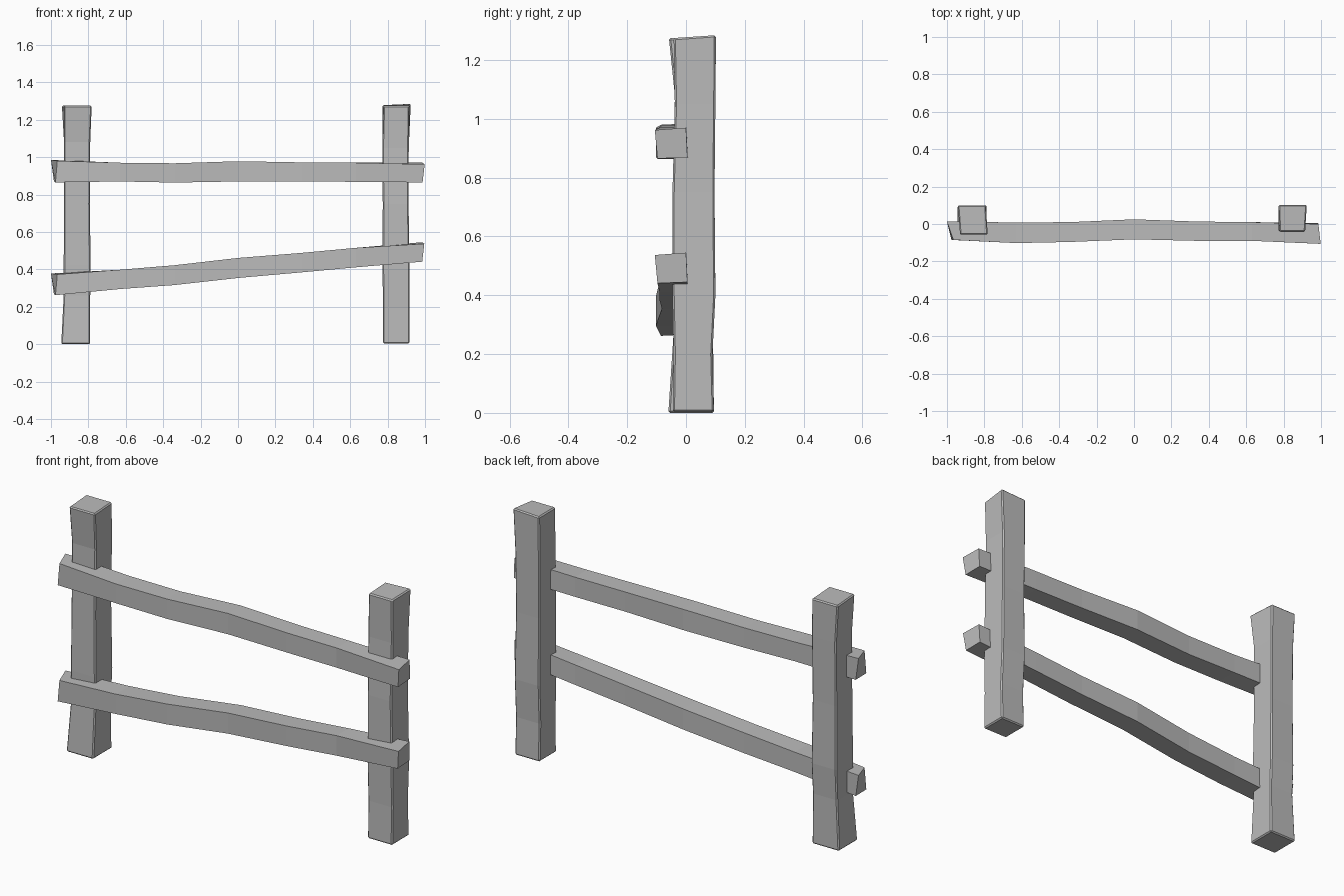
import bpy
import bmesh
from mathutils import Vector

cube = bpy.data.objects.get("Cube")
if cube:
    bpy.data.objects.remove(cube, do_unlink=True)

wood = bpy.data.materials.new("weathered grey wood")
wood.use_nodes = True
grey = (0.5, 0.5, 0.5, 1)
wood.diffuse_color = grey
wood.node_tree.nodes["Principled BSDF"].inputs["Base Color"].default_value = grey


def loft(name, rings, bevel=0.0):
    """Skin a beam through four-cornered rings and close both ends."""
    bm = bmesh.new()
    loops = [[bm.verts.new(corner) for corner in ring] for ring in rings]
    for a, b in zip(loops, loops[1:]):
        for i in range(4):
            j = (i + 1) % 4
            bm.faces.new((a[i], a[j], b[j], b[i]))
    bm.faces.new(loops[0])
    bm.faces.new(loops[-1])
    bmesh.ops.recalc_face_normals(bm, faces=bm.faces)
    mesh = bpy.data.meshes.new(name)
    bm.to_mesh(mesh)
    bm.free()
    mesh.materials.append(wood)
    obj = bpy.data.objects.new(name, mesh)
    bpy.context.collection.objects.link(obj)
    if bevel:
        mod = obj.modifiers.new("worn edges", "BEVEL")
        mod.width = bevel
        mod.segments = 1
        mod.limit_method = "ANGLE"
        mod.angle_limit = 0.7
    return obj


def post(name, sections, top_tilt):
    """Each section is height, left x, right x, front y, back y."""
    rings = []
    for z, x0, x1, y0, y1 in sections:
        rings.append([Vector(c) for c in
                      ((x0, y0, z), (x1, y0, z), (x1, y1, z), (x0, y1, z))])
    for corner, (dx, dz) in zip(rings[-1], top_tilt):
        corner.x += dx
        corner.z += dz
    loft(name, rings, bevel=0.006)


def rail(name, sections, left_skew, right_skew):
    """Each section is x, front y, back y, bottom z, top z."""
    rings = []
    for x, y0, y1, z0, z1 in sections:
        rings.append([Vector(c) for c in
                      ((x, y0, z0), (x, y1, z0), (x, y1, z1), (x, y0, z1))])
    for ring, skew in ((rings[0], left_skew), (rings[-1], right_skew)):
        for corner, offset in zip(ring, skew):
            corner += Vector(offset)
    loft(name, rings)


# Uprights, slightly hewn and wavy
post("right_post", [
    (0, -0.945, -0.79, -0.06, 0.095),
    (0.26, -0.932, -0.79, -0.043, 0.092),
    (0.42, -0.932, -0.788, -0.045, 0.1),
    (0.75, -0.93, -0.792, -0.042, 0.097),
    (1.08, -0.93, -0.79, -0.038, 0.1),
    (1.275, -0.93, -0.782, -0.058, 0.1),
], ((0, 0), (0, 0), (-0.01, 0), (-0.012, 0)))

post("left_post", [
    (0.004, 0.775, 0.917, -0.045, 0.095),
    (0.2, 0.775, 0.917, -0.042, 0.09),
    (0.4, 0.773, 0.917, -0.046, 0.1),
    (0.75, 0.774, 0.912, -0.046, 0.097),
    (1.05, 0.772, 0.913, -0.038, 0.1),
    (1.275, 0.778, 0.915, -0.042, 0.102),
], ((0, 0), (0, 0), (0.009, 0.01), (-0.005, 0.003)))

# Crossbars, with crooked saw cuts at the ends
left_cut = ((0.008, 0, 0), (0, 0, 0.005), (-0.016, 0, 0.005), (0.018, 0, 0))
right_cut = ((-0.005, 0.006, -0.004), (-0.008, 0, 0),
             (-0.006, -0.005, 0.004), (0.006, -0.003, -0.004))

rail("upper_rail", [
    (-0.984, -0.085, 0.013, 0.865, 0.98),
    (-0.63, -0.102, 0.008, 0.87, 0.97),
    (-0.34, -0.096, 0.01, 0.864, 0.967),
    (0, -0.082, 0.025, 0.87, 0.978),
    (0.34, -0.09, 0.013, 0.87, 0.972),
    (0.63, -0.09, 0.01, 0.868, 0.97),
    (0.992, -0.103, 0.005, 0.869, 0.966),
], left_cut, right_cut)

rail("lower_rail", [
    (-0.984, -0.085, 0.013, 0.262, 0.373),
    (-0.63, -0.102, 0.008, 0.295, 0.398),
    (-0.34, -0.096, 0.01, 0.316, 0.422),
    (0, -0.082, 0.025, 0.354, 0.461),
    (0.34, -0.09, 0.013, 0.384, 0.488),
    (0.63, -0.09, 0.01, 0.411, 0.515),
    (0.99, -0.103, 0.005, 0.445, 0.541),
], left_cut, right_cut)
